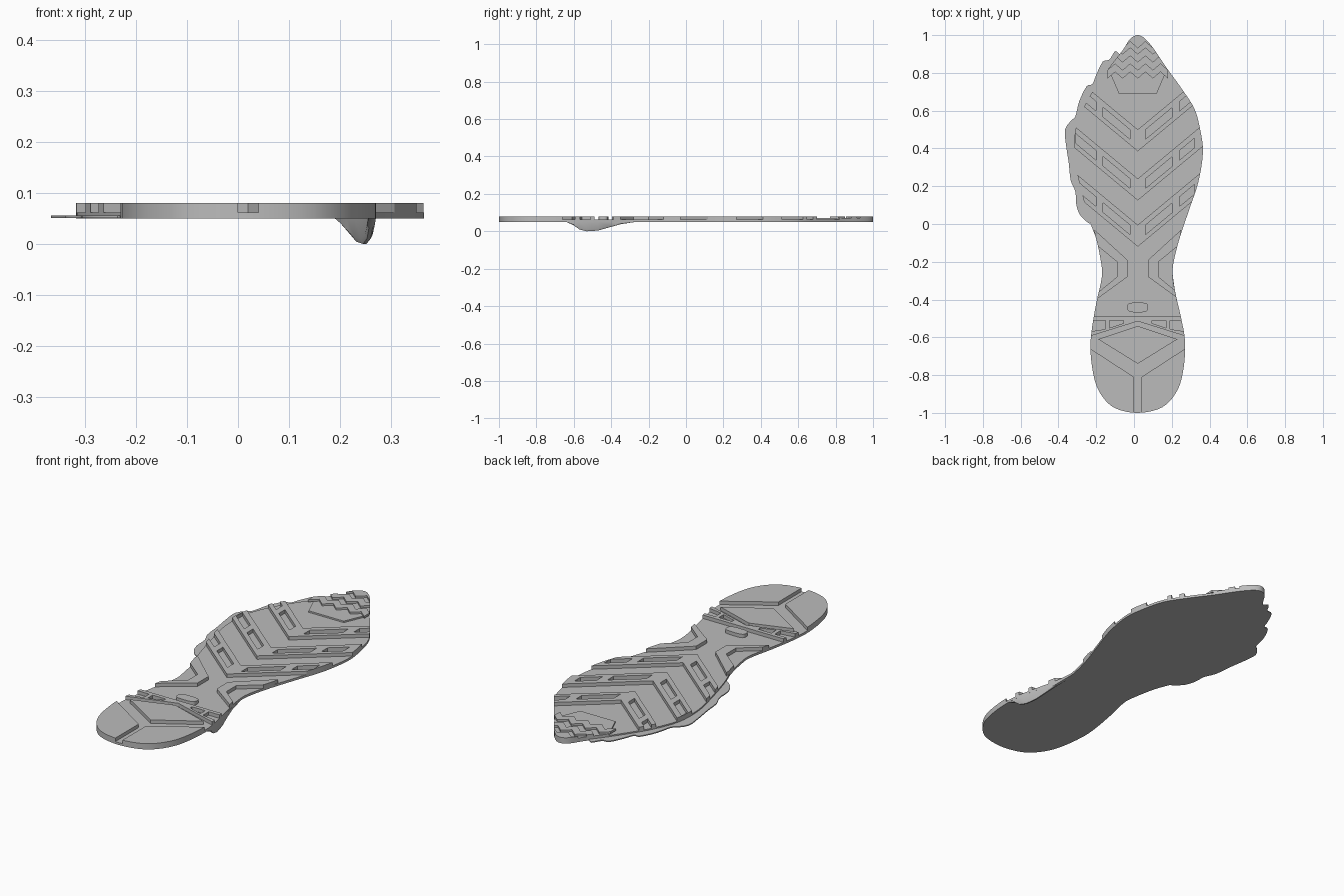
import bpy, bmesh
from mathutils import Vector

if "Cube" in bpy.data.objects:
    bpy.data.objects.remove(bpy.data.objects["Cube"], do_unlink=True)

# Heights of the layers, the centre line and the slope of the chevrons
BOTTOM, FLOOR, TOP = 0.05, 0.062, 0.08
MID, SLOPE = 0.02, 0.83

rubber = bpy.data.materials.new("grey_rubber")
rubber.use_nodes = True
grey = (0.5, 0.5, 0.5, 1)
rubber.diffuse_color = grey
shader = next(n for n in rubber.node_tree.nodes if n.type == 'BSDF_PRINCIPLED')
shader.inputs["Base Color"].default_value = grey
shader.inputs["Roughness"].default_value = 0.7


def smooth_loop(points, steps=4):
    """Closed smooth curve through the given points."""
    result, count = [], len(points)
    for i in range(count):
        a, b, c, d = (Vector(points[(i + k) % count]) for k in (-1, 0, 1, 2))
        for s in range(steps):
            t = s / steps
            result.append(b + 0.5 * t * ((c - a) + t * ((2 * a - 5 * b + 4 * c - d)
                          + t * (3 * (b - c) + d - a))))
    return result


def add_prism(bm, points, low, high):
    base = [bm.verts.new((p[0], p[1], low)) for p in points]
    face = bm.faces.new(base)
    moved = bmesh.ops.extrude_face_region(bm, geom=[face])["geom"]
    for v in moved:
        if isinstance(v, bmesh.types.BMVert):
            v.co.z = high


def make_object(name, bm):
    bmesh.ops.recalc_face_normals(bm, faces=bm.faces[:])
    mesh = bpy.data.meshes.new(name)
    bm.to_mesh(mesh)
    bm.free()
    mesh.materials.append(rubber)
    obj = bpy.data.objects.new(name, mesh)
    bpy.context.collection.objects.link(obj)
    return obj


def prisms(name, polygons, low=FLOOR - 0.002, high=TOP):
    bm = bmesh.new()
    for polygon in polygons:
        add_prism(bm, polygon, low, high)
    return make_object(name, bm)


def activate(obj):
    bpy.ops.object.select_all(action='DESELECT')
    obj.select_set(True)
    bpy.context.view_layer.objects.active = obj


def boolean(obj, cutter, operation):
    mod = obj.modifiers.new("cut", 'BOOLEAN')
    mod.operation, mod.solver, mod.object = operation, 'EXACT', cutter
    activate(obj)
    bpy.ops.object.modifier_apply(modifier=mod.name)


def smooth(obj):
    activate(obj)
    bpy.ops.object.shade_smooth_by_angle(angle=0.5)


def mirror(polygon):
    return [(2 * MID - x, y) for x, y in polygon]


def both(polygon):
    return [polygon, mirror(polygon)]


def box(left, right, low, high):
    return [(left, low), (right, low), (right, high), (left, high)]


def chevron_y(x, apex):
    return apex + SLOPE * abs(x - MID)


def slanted(x0, x1, low, high):
    """Parallelogram with upright ends that follows a chevron."""
    return [(x0, chevron_y(x0, low)), (x1, chevron_y(x1, low)),
            (x1, chevron_y(x1, high)), (x0, chevron_y(x0, high))]


# Sole plate
left_edge = [(0.06, 0.98), (0.11, 0.92), (0.17, 0.83), (0.25, 0.72), (0.32, 0.61),
             (0.35, 0.5), (0.365, 0.38), (0.34, 0.22), (0.29, 0.07), (0.24, -0.08),
             (0.21, -0.2), (0.205, -0.27), (0.22, -0.37), (0.25, -0.5), (0.27, -0.62),
             (0.263, -0.76), (0.23, -0.88), (0.15, -0.97), (0.02, -1)]
right_edge = [(-0.1, -0.975), (-0.17, -0.91), (-0.21, -0.82), (-0.23, -0.68),
              (-0.225, -0.57), (-0.2, -0.42), (-0.17, -0.28), (-0.175, -0.2),
              (-0.2, -0.08), (-0.24, 0.03), (-0.285, 0.2), (-0.315, 0.35),
              (-0.31, 0.5), (-0.26, 0.63), (-0.2, 0.73), (-0.13, 0.83),
              (-0.06, 0.92), (-0.02, 0.98), (0.02, 1)]
outline = smooth_loop(left_edge + right_edge)
smooth(prisms("sole_plate", [outline], BOTTOM, FLOOR))

# Thin wavy flange along the right of the forefoot
wavy = [(-0.22, 0.01), (-0.28, 0.04), (-0.305, 0.1), (-0.31, 0.17), (-0.335, 0.23),
        (-0.345, 0.32), (-0.36, 0.42), (-0.365, 0.5), (-0.33, 0.55), (-0.31, 0.57),
        (-0.29, 0.65), (-0.25, 0.73), (-0.22, 0.74), (-0.2, 0.79), (-0.165, 0.86),
        (-0.13, 0.87), (-0.1, 0.915), (-0.07, 0.9), (-0.03, 0.96), (-0.1, 0.8),
        (-0.2, 0.6), (-0.25, 0.4), (-0.22, 0.2)]
smooth(prisms("side_flange", [smooth_loop(wavy, 3)], BOTTOM + 0.0003, BOTTOM + 0.0055))

# Everything raised is trimmed to the sole outline
trimmer = prisms("trim_helper", [outline], 0, 1)
trimmer.hide_render = True

# Forefoot chevrons with slanted windows
bands, windows = [], []
far = 0.45
for apex in (0.385, 0.125, -0.12):
    high = apex + 0.115
    bands.append([(MID - far, chevron_y(far + MID, apex)), (MID, apex),
                  (MID + far, chevron_y(far + MID, apex)),
                  (MID + far, chevron_y(far + MID, high)), (MID, high),
                  (MID - far, chevron_y(far + MID, high))])
    for x0, x1 in ((-0.31, -0.2), (-0.165, -0.02), (0.06, 0.2), (0.24, 0.32)):
        windows.append(slanted(x0, x1, apex + 0.03, apex + 0.08))
chevrons = prisms("forefoot_chevrons", bands)
window_cutter = prisms("window_helper", windows, FLOOR, 1)
window_cutter.hide_render = True
boolean(chevrons, window_cutter, 'DIFFERENCE')

# Toe pad with zigzag ridges
toe = [(-0.14, 0.83), (-0.08, 0.69), (0.12, 0.69), (0.18, 0.83), (0.15, 1.1), (-0.11, 1.1)]
toe_pad = prisms("toe_pad", [toe], high=0.07)


def zigzag(y):
    return [(MID + (i - 4) * 0.04, y + (0.035 if i % 2 else 0)) for i in range(9)]


ridges = [zigzag(y) + zigzag(y + 0.045)[::-1] for y in (0.77, 0.855)]
ridges.append(zigzag(0.93) + [(0.2, 1.1), (-0.2, 1.1)])
toe_ridges = prisms("toe_ridges", ridges, low=0.069)

# Angled braces at the waist
brace = [(-0.21, -0.03), (-0.035, -0.19), (-0.035, -0.28), (-0.2, -0.4),
         (-0.2, -0.37), (-0.09, -0.28), (-0.09, -0.2), (-0.2, -0.11)]
braces = prisms("waist_braces", both(brace))

# Rounded stud in front of the heel
stud = smooth_loop([(MID - 0.055, -0.44), (MID - 0.04, -0.418), (MID + 0.04, -0.418),
                    (MID + 0.055, -0.44), (MID + 0.04, -0.465), (MID - 0.04, -0.465)])
smooth(prisms("heel_stud", [stud]))

# Heel crossbar with recessed boxes
bar = [(-0.3, -0.49), (-0.3, -0.615), (MID, -0.515), (0.34, -0.615), (0.34, -0.49)]
crossbar = prisms("heel_crossbar", [bar])
boxes = both(box(-0.25, -0.15, -0.572, -0.51)) + both(box(-0.13, -0.055, -0.565, -0.51))
# Keep the inner boxes within the bar
boxes = [[(x, max(y, -0.5 - abs(x - MID) / 3)) for x, y in b] for b in boxes]
box_cutter = prisms("box_helper", boxes, FLOOR, 1)
box_cutter.hide_render = True
boolean(crossbar, box_cutter, 'DIFFERENCE')

# Heel wedge and the two heel pads
wedge = prisms("heel_wedge", [[(MID, -0.54), (-0.19, -0.61), (MID, -0.74), (0.23, -0.61)]])
pad = [(-0.3, -0.615), (0, -0.81), (0, -1.1), (-0.3, -1.1)]
heel_pads = prisms("heel_pads", both(pad))

for part in (chevrons, toe_pad, toe_ridges, braces, crossbar, wedge, heel_pads):
    boolean(part, trimmer, 'INTERSECT')
    smooth(part)
for helper in (trimmer, window_cutter, box_cutter):
    bpy.data.objects.remove(helper, do_unlink=True)

# Hanging side lip that follows the left edge ahead of the heel
lip_shape = [(-0.64, 0), (-0.6, 0.018), (-0.57, 0.04), (-0.53, 0.05), (-0.47, 0.046),
             (-0.41, 0.029), (-0.35, 0.012), (-0.27, 0)]
edge = [p for p in outline if p.x > 0.1]


def edge_x(y):
    for a, b in zip(edge, edge[1:]):
        if b.y <= y <= a.y:
            return a.x + (b.x - a.x) * (a.y - y) / (a.y - b.y)
    return edge[-1].x


bm = bmesh.new()
rings = []
for y, drop in lip_shape:
    x, low = edge_x(y), BOTTOM - drop
    section = [(0, BOTTOM + 0.002), (0, low + drop * 0.2), (-0.004, low),
               (-0.011, low), (-0.015, low + drop * 0.2), (-0.015, BOTTOM + 0.002)]
    rings.append([bm.verts.new((x + dx, y, z)) for dx, z in section])
for a, b in zip(rings, rings[1:]):
    for i in range(len(a)):
        j = (i + 1) % len(a)
        bm.faces.new((a[i], a[j], b[j], b[i]))
bm.faces.new(rings[0])
bm.faces.new(rings[-1])
smooth(make_object("side_lip", bm))
